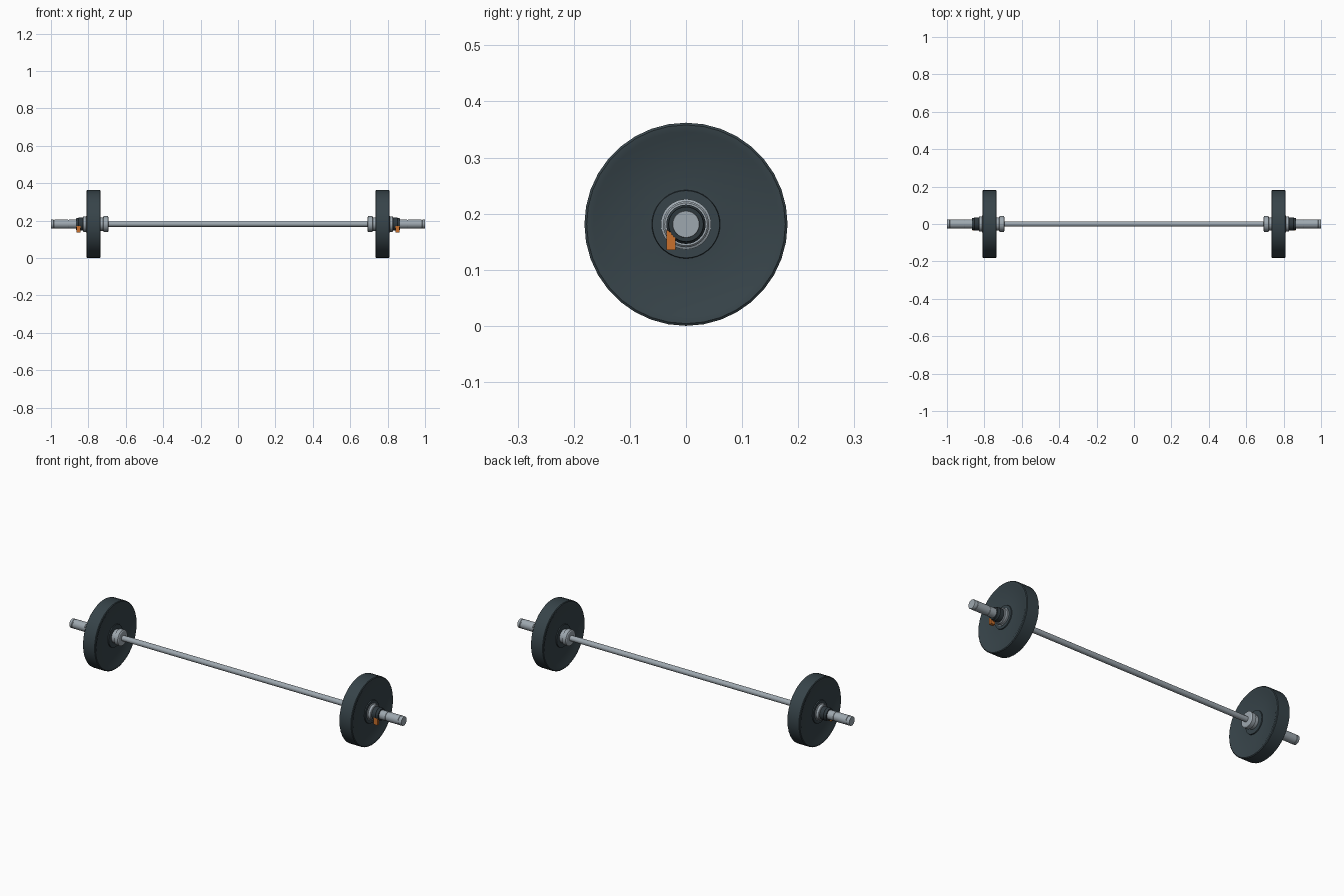
import bpy, bmesh, math
from mathutils import Vector

if "Cube" in bpy.data.objects:
    bpy.data.objects.remove(bpy.data.objects["Cube"], do_unlink=True)

AXIS_Z = 0.181  # height of the bar axis


def material(name, rgb, rough=0.5):
    m = bpy.data.materials.new(name)
    m.use_nodes = True
    m.diffuse_color = (*rgb, 1)
    bsdf = m.node_tree.nodes["Principled BSDF"]
    bsdf.inputs["Base Color"].default_value = (*rgb, 1)
    bsdf.inputs["Roughness"].default_value = rough
    return m


STEEL = material("brushed steel", (0.34, 0.39, 0.43))
RUBBER = material("dark rubber", (0.038, 0.057, 0.067))
PLASTIC = material("black plastic", (0.028, 0.04, 0.048))
ORANGE = material("orange lever", (0.58, 0.16, 0.025))


def finish(bm, name, mat, smooth=True):
    bmesh.ops.recalc_face_normals(bm, faces=bm.faces)
    me = bpy.data.meshes.new(name)
    bm.to_mesh(me)
    bm.free()
    me.materials.append(mat)
    ob = bpy.data.objects.new(name, me)
    bpy.context.collection.objects.link(ob)
    if smooth:
        bpy.ops.object.select_all(action="DESELECT")
        ob.select_set(True)
        bpy.context.view_layer.objects.active = ob
        bpy.ops.object.shade_smooth_by_angle(angle=math.radians(30))
    return ob


def lathe(name, profile, mat, side=1, segments=32):
    """Turn (x, radius) points around the bar axis and cap both ends."""
    bm = bmesh.new()
    rings = []
    for x, r in profile:
        rings.append([bm.verts.new((side * x,
                                    r * math.sin(math.tau * i / segments),
                                    AXIS_Z + r * math.cos(math.tau * i / segments)))
                      for i in range(segments)])
    for a, b in zip(rings, rings[1:]):
        for i in range(segments):
            j = (i + 1) % segments
            bm.faces.new((a[i], a[j], b[j], b[i]))
    bm.faces.new(rings[0])
    bm.faces.new(rings[-1])
    return finish(bm, name, mat)


def prism(name, outline, x0, x1, mat, side):
    """Extrude a (y, z) outline along x."""
    bm = bmesh.new()
    face = bm.faces.new([bm.verts.new((side * x0, y, z)) for y, z in outline])
    new = bmesh.ops.extrude_face_region(bm, geom=[face])["geom"]
    verts = [v for v in new if isinstance(v, bmesh.types.BMVert)]
    bmesh.ops.translate(bm, verts=verts, vec=Vector((side * (x1 - x0), 0, 0)))
    return finish(bm, name, mat, smooth=False)


# Long grip shaft
lathe("shaft", [(-0.70, 0.0145), (0, 0.0145), (0.70, 0.0145)], STEEL, segments=24)

# Everything at the ends is repeated on both sides
for side, label in ((1, "left"), (-1, "right")):
    # Stop flange inside the weight plate
    lathe(label + "_flange", [(0.692, 0.036), (0.696, 0.042), (0.718, 0.042), (0.721, 0.036),
                              (0.745, 0.036)], STEEL, side)
    # Weight plate with recessed faces, raised rim and hub
    lathe(label + "_plate", [(0.737, 0.045), (0.737, 0.060), (0.742, 0.061), (0.742, 0.153),
                             (0.736, 0.165), (0.735, 0.177), (0.738, 0.181), (0.807, 0.181),
                             (0.810, 0.177), (0.809, 0.165), (0.803, 0.153), (0.803, 0.061),
                             (0.808, 0.060), (0.808, 0.045)], RUBBER, side, 36)
    # Steel bush in the plate
    lathe(label + "_bush", [(0.80, 0.045), (0.811, 0.045), (0.813, 0.041), (0.826, 0.041),
                            (0.829, 0.038)], STEEL, side)
    # Sleeve with turned grooves and a chamfered tip
    lathe(label + "_sleeve", [(0.73, 0.0245), (0.903, 0.0245), (0.904, 0.023), (0.908, 0.023),
                              (0.909, 0.0245), (0.98, 0.0245), (0.981, 0.023), (0.985, 0.023),
                              (0.986, 0.0245), (0.998, 0.0245), (1.0, 0.0235)], STEEL, side)
    # Clamp collar
    lathe(label + "_collar", [(0.826, 0.033), (0.829, 0.035), (0.852, 0.035), (0.856, 0.032),
                              (0.866, 0.031)], PLASTIC, side)
    # Clamp lever hanging at the front
    prism(label + "_lever", [(-0.035, 0.172), (-0.019, 0.160), (-0.019, 0.135), (-0.035, 0.135)],
          0.841, 0.864, ORANGE, side)
